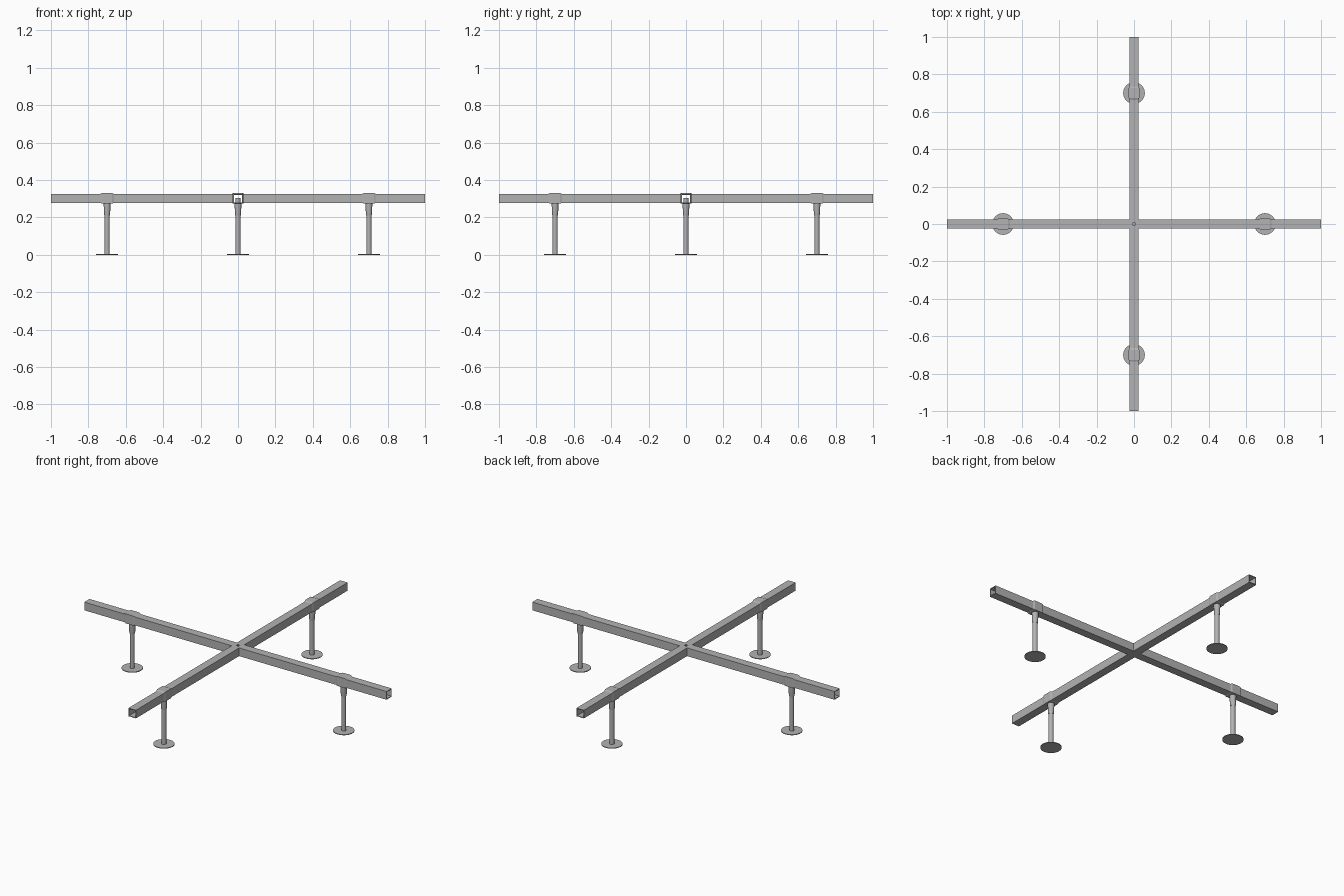
import bpy, bmesh, math
from mathutils import Matrix, Vector

cube = bpy.data.objects.get("Cube")
if cube:
    bpy.data.objects.remove(cube, do_unlink=True)

steel = bpy.data.materials.new("grey steel")
steel.use_nodes = True
colour = (0.45, 0.45, 0.45, 1)
steel.diffuse_color = colour
steel.node_tree.nodes["Principled BSDF"].inputs["Base Color"].default_value = colour

HALF, WALL, MID, LEG_X = 0.0245, 0.004, 0.3, 0.7


def finish(name, bm, turn=0, smooth=False):
    """Turn the mesh about the z axis and add it to the scene."""
    bmesh.ops.recalc_face_normals(bm, faces=bm.faces)
    bm.transform(Matrix.Rotation(turn, 4, "Z"))
    mesh = bpy.data.meshes.new(name)
    bm.to_mesh(mesh)
    bm.free()
    mesh.materials.append(steel)
    obj = bpy.data.objects.new(name, mesh)
    bpy.context.collection.objects.link(obj)
    if smooth:
        bpy.ops.object.select_all(action="DESELECT")
        obj.select_set(True)
        bpy.context.view_layer.objects.active = obj
        bpy.ops.object.shade_smooth_by_angle(angle=math.radians(35))


def loft(bm, rings, closed=False):
    """Join equal rings of points with quads."""
    rows = [[bm.verts.new(p) for p in ring] for ring in rings]
    pairs = list(zip(rows, rows[1:])) + ([(rows[-1], rows[0])] if closed else [])
    for a, b in pairs:
        for i in range(len(a)):
            j = (i + 1) % len(a)
            bm.faces.new((a[i], a[j], b[j], b[i]))
    return rows


def square(x, h, z=MID):
    return [Vector((x, sy * h, z + sz * h))
            for sy, sz in ((-1, -1), (1, -1), (1, 1), (-1, 1))]


def circle(r, z, x=LEG_X, n=24):
    return [Vector((x + r * math.cos(2 * math.pi * i / n),
                    r * math.sin(2 * math.pi * i / n), z)) for i in range(n)]


def turned(name, profile, turn):
    """Capped round part on the leg axis, from (radius, height) pairs."""
    bm = bmesh.new()
    rows = loft(bm, [circle(r, z) for r, z in profile])
    bm.faces.new(rows[0])
    bm.faces.new(rows[-1])
    finish(name, bm, turn, True)


for side, turn in (("left", 0), ("back", 90), ("right", 180), ("front", 270)):
    turn = math.radians(turn)
    # Hollow square arm, open at the outer end and at the crossing
    bm = bmesh.new()
    inner = HALF - WALL
    loft(bm, [square(HALF, HALF), square(1, HALF),
              square(1, inner), square(HALF, inner)], closed=True)
    finish(side + "_arm", bm, turn)

    # Sleeve wrapped round the arm above the leg, with tapered ends
    bm = bmesh.new()
    loft(bm, [square(LEG_X + dx, h, 0.3015) for dx, h in
              ((-0.036, 0.0245), (-0.026, 0.0285), (0.026, 0.0285), (0.036, 0.0245))])
    finish(side + "_sleeve", bm, turn)

    # Leg pipe, socket and round foot plate
    turned(side + "_leg_pipe", ((0.0135, 0.003), (0.0135, 0.303)), turn)
    turned(side + "_leg_socket", ((0.0145, 0.21), (0.0165, 0.222), (0.0185, 0.277)), turn)
    turned(side + "_foot_plate", ((0.058, 0), (0.058, 0.004)), turn)

# Plates closing the crossing, with a small drilled hole in the upper one
bm = bmesh.new()
n = 24
rim = []
for p in circle(1, 0, 0, n):
    rim.append(p * HALF / max(abs(p.x), abs(p.y)))
top = MID + HALF
loft(bm, [[p + Vector((0, 0, z)) for p in ring] for ring, z in
          ((rim, top), (circle(0.008, 0, 0, n), top),
           (circle(0.008, 0, 0, n), top - WALL), (rim, top - WALL))], closed=True)
finish("crossing_top_plate", bm)

bm = bmesh.new()
bmesh.ops.create_cube(bm, size=1, matrix=Matrix.Translation((0, 0, MID - HALF + WALL / 2))
                      @ Matrix.Diagonal((2 * HALF, 2 * HALF, WALL, 1)))
finish("crossing_bottom_plate", bm)
